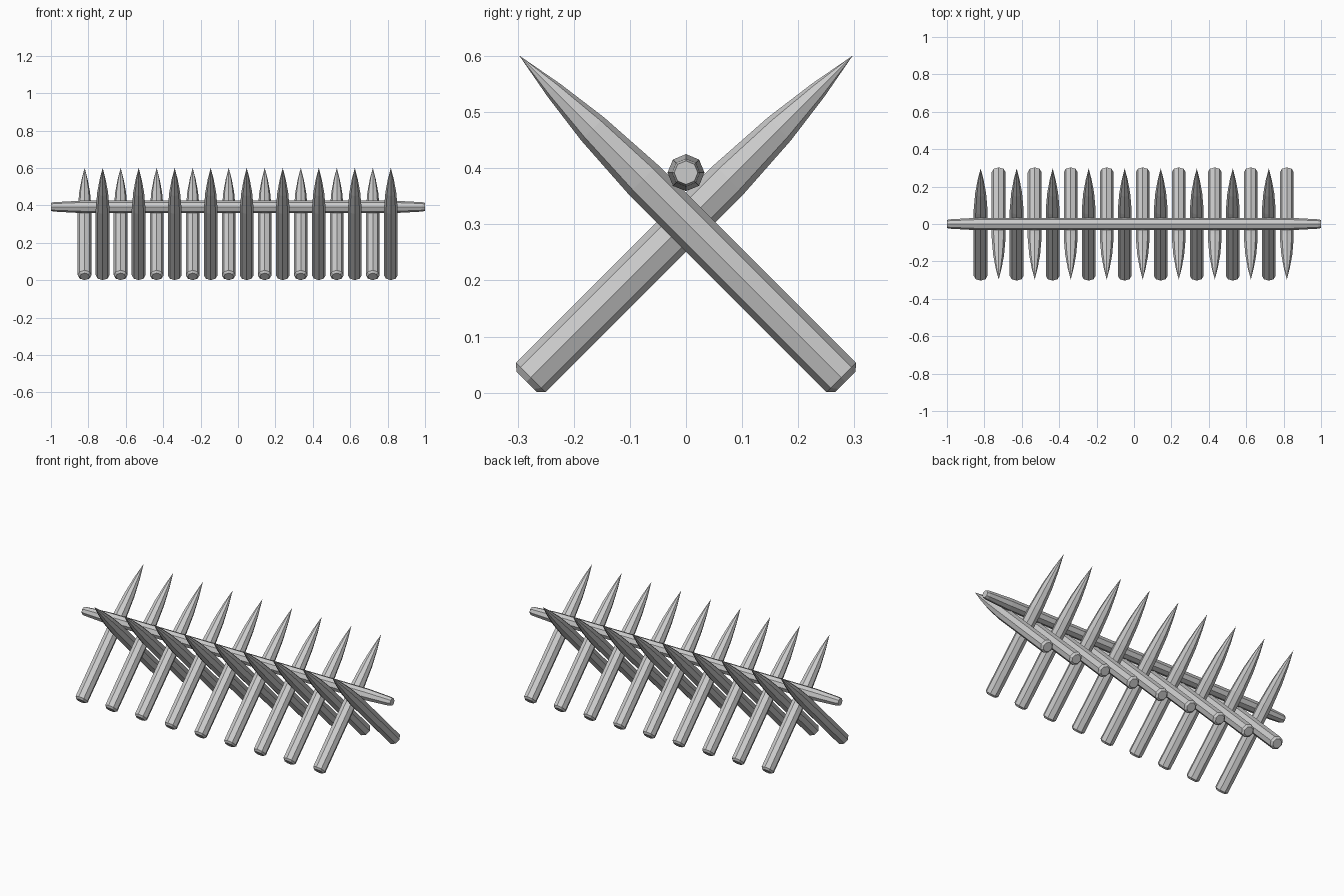
import bpy, bmesh
from math import cos, sin, pi
from mathutils import Vector

if "Cube" in bpy.data.objects:
    bpy.data.objects.remove(bpy.data.objects["Cube"])

SIDES = 8


def lathe(name, start, direction, rings):
    """Octagonal pole: rings are (distance along axis, radius); radius 0 makes a point."""
    d = Vector(direction).normalized()
    u = Vector((1, 0, 0)) if abs(d.x) < 0.5 else Vector((0, 1, 0))
    v = d.cross(u)
    bm = bmesh.new()
    loops = []
    for t, r in rings:
        c = Vector(start) + d * t
        n = SIDES if r > 0 else 1
        loops.append([bm.verts.new(c + r * (u * cos(2 * pi * i / SIDES) + v * sin(2 * pi * i / SIDES)))
                      for i in range(n)])
    for a, b in zip(loops, loops[1:]):
        for i in range(SIDES):
            j = (i + 1) % SIDES
            if len(b) == 1:
                bm.faces.new((a[i], a[j], b[0]))
            else:
                bm.faces.new((a[i], a[j], b[j], b[i]))
    for end in (loops[0], loops[-1]):
        if len(end) > 1:
            bm.faces.new(end)
    bmesh.ops.recalc_face_normals(bm, faces=bm.faces)
    mesh = bpy.data.meshes.new(name)
    bm.to_mesh(mesh)
    bm.free()
    obj = bpy.data.objects.new(name, mesh)
    bpy.context.collection.objects.link(obj)
    return obj


# Sharpened stakes, alternately leaning back and forward
stake_rings = [(0, 0.026), (0.0105, 0.037), (0.51, 0.037), (0.637, 0.029),
               (0.735, 0.016), (0.822, 0)]
for k in range(18):
    x = -0.82 + k * 1.637 / 17
    s = 1 if k % 2 == 0 else -1
    lathe("stake_leaning_back" if s > 0 else "stake_leaning_forward",
          (x, -0.284 * s, 0.0195), (0, s, 1), stake_rings)

# Long rail resting in the crotch of the crossed stakes
lathe("rail", (-1, 0, 0.392), (1, 0, 0),
      [(0, 0.021), (0.015, 0.025), (0.16, 0.033), (1.84, 0.033), (1.985, 0.025), (2, 0.021)])
